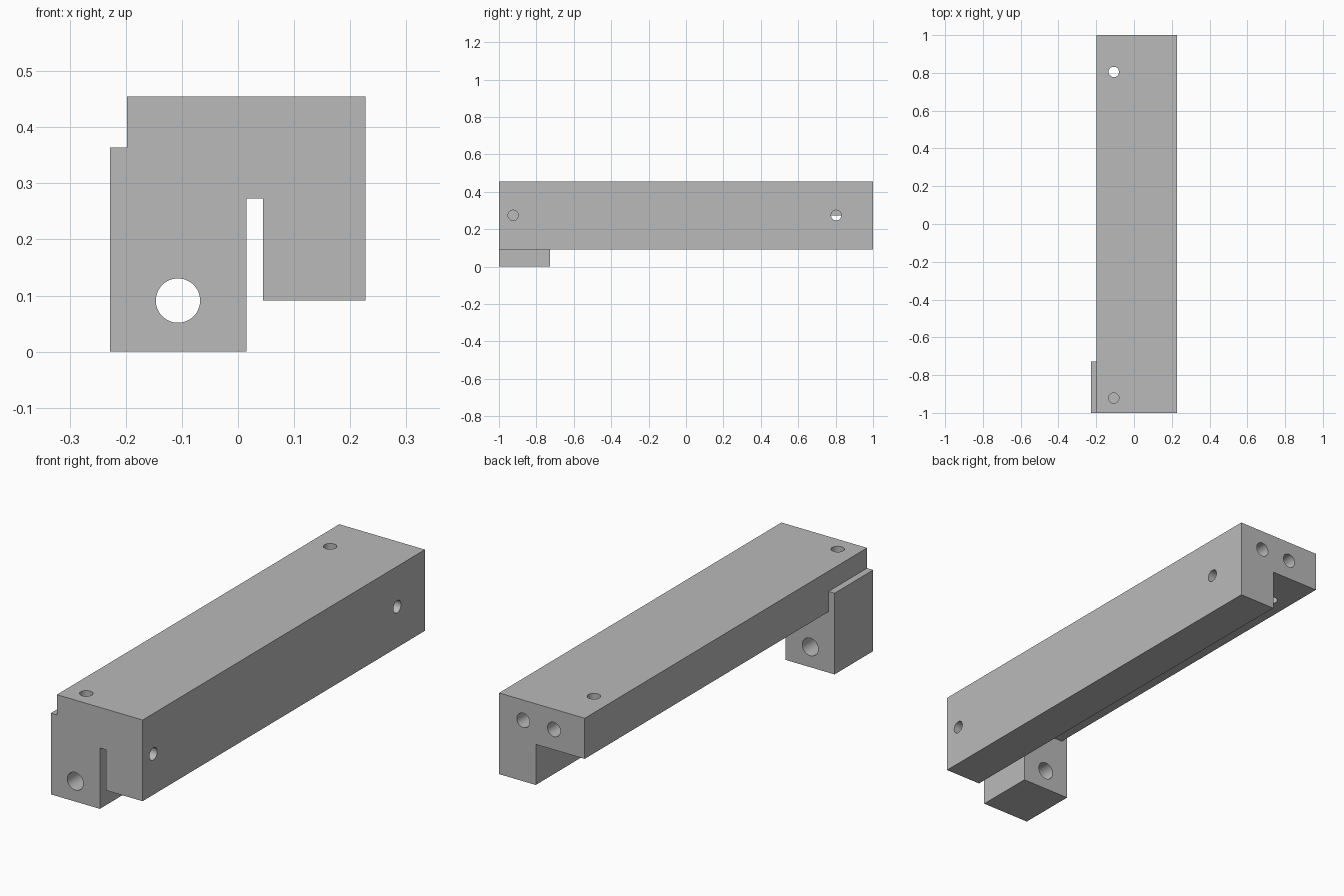
import bpy, bmesh
from mathutils import Vector

if "Cube" in bpy.data.objects:
    bpy.data.objects.remove(bpy.data.objects["Cube"])


def extrude_profile(name, points, y0, y1):
    """Extrude an (x, z) outline along y."""
    bm = bmesh.new()
    face = bm.faces.new([bm.verts.new((x, y0, z)) for x, z in points])
    ext = bmesh.ops.extrude_face_region(bm, geom=[face])
    verts = [v for v in ext["geom"] if isinstance(v, bmesh.types.BMVert)]
    bmesh.ops.translate(bm, verts=verts, vec=(0, y1 - y0, 0))
    bmesh.ops.recalc_face_normals(bm, faces=bm.faces)
    mesh = bpy.data.meshes.new(name)
    bm.to_mesh(mesh)
    bm.free()
    obj = bpy.data.objects.new(name, mesh)
    bpy.context.collection.objects.link(obj)
    return obj


def combine(target, other, operation):
    """Apply a boolean to the target and discard the helper."""
    other.hide_render = True
    mod = target.modifiers.new(operation.lower(), 'BOOLEAN')
    mod.operation, mod.solver, mod.object = operation, 'EXACT', other
    bpy.ops.object.select_all(action='DESELECT')
    target.select_set(True)
    bpy.context.view_layer.objects.active = target
    bpy.ops.object.modifier_apply(modifier=mod.name)
    bpy.data.objects.remove(other, do_unlink=True)


def drill(target, start, end, radius):
    """Cut a round hole between two points."""
    a, b = Vector(start), Vector(end)
    bpy.ops.mesh.primitive_cylinder_add(
        vertices=48, radius=radius, depth=(b - a).length, location=(a + b) / 2,
        rotation=(b - a).to_track_quat('Z', 'Y').to_euler())
    cutter = bpy.context.object
    cutter.name = "hole_cutter"
    bpy.context.view_layer.update()
    combine(target, cutter, 'DIFFERENCE')


L, R, TOP = -0.198, 0.227, 0.455   # rail left, right and top
MID, LEG = 0.273, 0.045            # flange underside, inner face of the leg

# L-section rail running the full length
rail = extrude_profile("angle_rail", [
    (L, TOP), (R, TOP), (R, 0.091), (LEG, 0.091), (LEG, MID), (L, MID)], -1, 1)

# Mounting block under the flange, with a thin lip up its left side
block = extrude_profile("mounting_block", [
    (-0.228, 0), (0.015, 0), (0.015, 0.3), (-0.18, 0.3), (-0.18, 0.364),
    (-0.228, 0.364)], -1, -0.727)
combine(rail, block, 'UNION')

# Large hole through the mounting block
drill(rail, (-0.107, -1.1, 0.091), (-0.107, -0.6, 0.091), 0.0395)

# Top holes: one stops at the block, one passes through the flange
drill(rail, (-0.107, -0.922, 0.6), (-0.107, -0.922, MID), 0.0275)
drill(rail, (-0.107, 0.805, 0.6), (-0.107, 0.805, 0.2), 0.0275)

# Side holes: the front one is blind, the back one passes through the leg
for y, end in ((-0.924, LEG + 0.01), (0.803, LEG - 0.002)):
    drill(rail, (0.4, y, 0.274), (end, y, 0.274), 0.0275)

# Pair of blind holes in the back end
for x in (-0.045, 0.107):
    drill(rail, (x, 1.1, 0.364), (x, 0.727, 0.364), 0.032)

# Mid grey finish
grey = bpy.data.materials.new("mid_grey")
grey.diffuse_color = (0.49, 0.49, 0.49, 1)
grey.use_nodes = True
grey.node_tree.nodes["Principled BSDF"].inputs["Base Color"].default_value = grey.diffuse_color
rail.data.materials.clear()
rail.data.materials.append(grey)
for poly in rail.data.polygons:
    poly.material_index = 0

bpy.ops.object.select_all(action='DESELECT')
rail.select_set(True)
bpy.context.view_layer.objects.active = rail
bpy.ops.object.shade_smooth_by_angle(angle=0.5)
